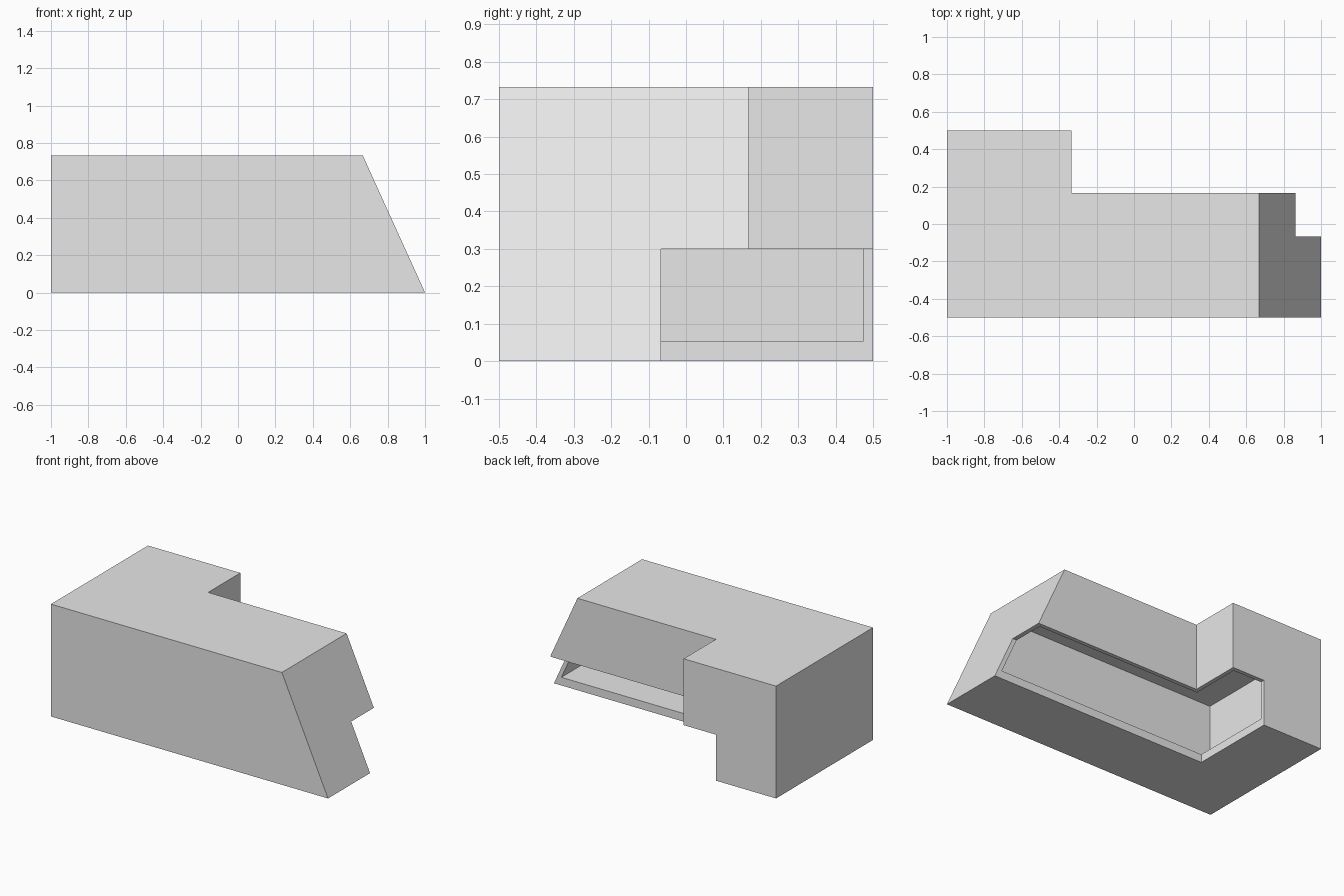
import bpy
import bmesh

cube = bpy.data.objects.get("Cube")
if cube:
    bpy.data.objects.remove(cube, do_unlink=True)

HEIGHT = 0.733
WALL = 0.0267
FLOOR = 0.053
SLOPE = 0.333 / HEIGHT      # lean of the slanted end, x per z

grey = bpy.data.materials.new("plain_grey")
grey.use_nodes = True
grey.diffuse_color = (0.8, 0.8, 0.8, 1)
grey.node_tree.nodes["Principled BSDF"].inputs["Base Color"].default_value = (0.8, 0.8, 0.8, 1)


def prism(name, outline, z0, z1):
    """Extrude an outline; points flagged True follow the slanted end."""
    bm = bmesh.new()
    rings = [[bm.verts.new((x - SLOPE * z * lean, y, z)) for x, y, lean in outline]
             for z in (z0, z1)]
    bm.faces.new(rings[0][::-1])
    bm.faces.new(rings[1])
    n = len(outline)
    for i in range(n):
        j = (i + 1) % n
        bm.faces.new((rings[0][i], rings[0][j], rings[1][j], rings[1][i]))
    bmesh.ops.recalc_face_normals(bm, faces=bm.faces)
    mesh = bpy.data.meshes.new(name)
    bm.to_mesh(mesh)
    bm.free()
    mesh.materials.append(grey)
    obj = bpy.data.objects.new(name, mesh)
    bpy.context.collection.objects.link(obj)
    return obj


def l_outline(inset, end_inset):
    """L-shaped plan with a side wing, shrunk by the wall thickness."""
    return [(-1 + inset, -0.5 + inset, False),
            (1 - end_inset, -0.5 + inset, True),
            (1 - end_inset, 0.167 - inset, True),
            (-0.333 - inset, 0.167 - inset, False),
            (-0.333 - inset, 0.5 - inset, False),
            (-1 + inset, 0.5 - inset, False)]


# Outer L-shaped shell with one slanted end
shell = prism("corner_shell", l_outline(0, 0), 0, HEIGHT)

# Hollow interior, and the undercut that opens it along the inner side
end_wall = WALL * (1 + SLOPE ** 2) ** 0.5
cavity = prism("cavity_cutter", l_outline(WALL, end_wall), FLOOR, HEIGHT - WALL)
undercut = prism("undercut_cutter",
                 [(-0.567, -0.067, False), (1.3, -0.067, False),
                  (1.3, 0.8, False), (-0.567, 0.8, False)], -0.2, 0.3)

bpy.context.view_layer.objects.active = shell
for cutter in (cavity, undercut):
    cutter.hide_render = True
    cut = shell.modifiers.new(cutter.name, "BOOLEAN")
    cut.operation = "DIFFERENCE"
    cut.solver = "EXACT"
    cut.object = cutter
    bpy.ops.object.modifier_apply(modifier=cut.name)
    bpy.data.objects.remove(cutter, do_unlink=True)
